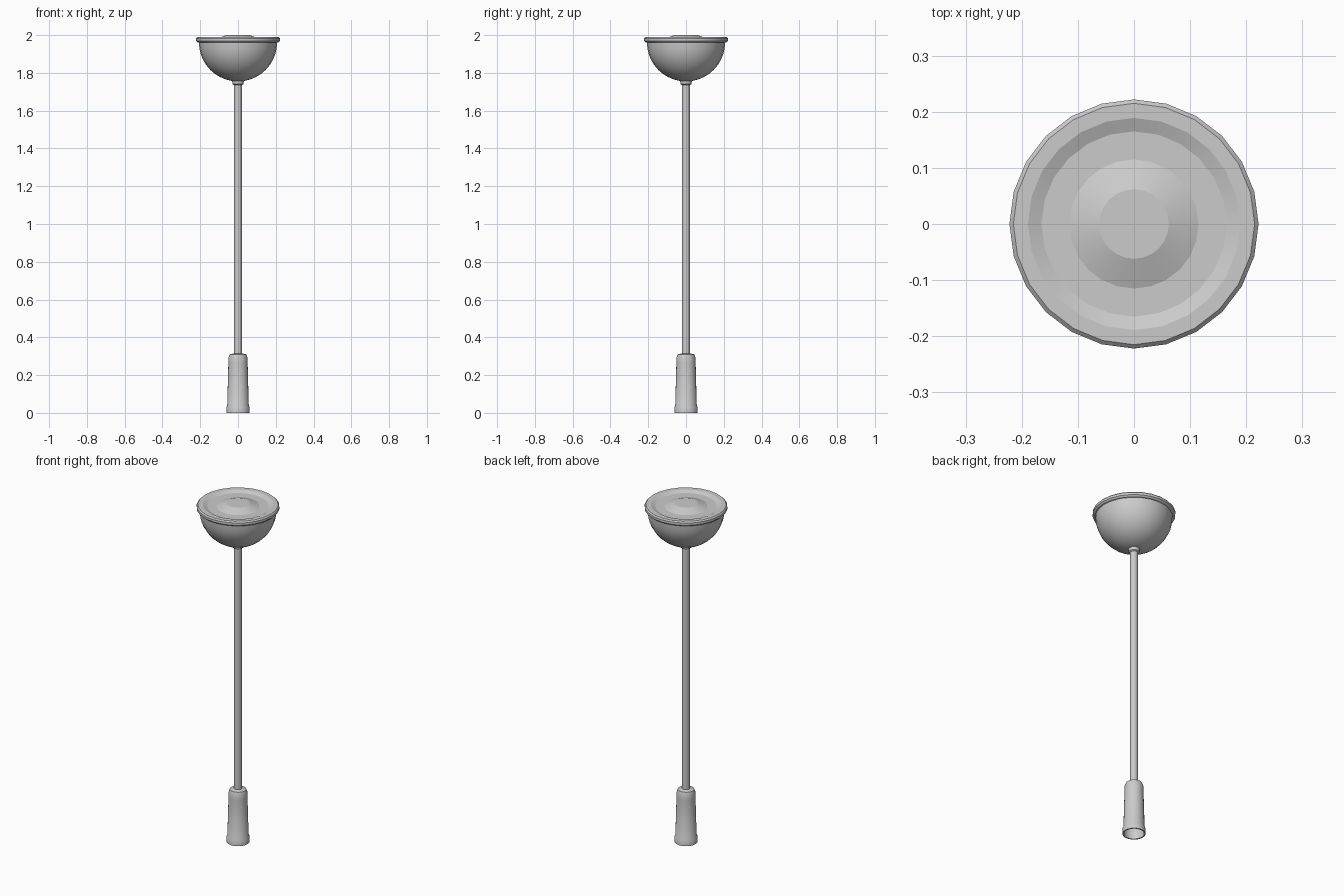
import bpy, bmesh, math

SIDES = 24

cube = bpy.data.objects.get("Cube")
if cube:
    bpy.data.objects.remove(cube, do_unlink=True)

grey = bpy.data.materials.new("grey metal")
grey.use_nodes = True
colour = (0.6, 0.6, 0.6, 1)
grey.diffuse_color = colour
grey.node_tree.nodes["Principled BSDF"].inputs["Base Color"].default_value = colour


def lathe(name, profile, sides=SIDES, angle=28):
    """Turn a (radius, height) profile, listed from bottom to top, about z."""
    bm = bmesh.new()
    rings = []
    for r, z in profile:
        if r == 0:
            rings.append([bm.verts.new((0, 0, z))] * sides)
        else:
            turns = [2 * math.pi * i / sides for i in range(sides)]
            rings.append([bm.verts.new((r * math.cos(a), r * math.sin(a), z)) for a in turns])
    for low, high in zip(rings, rings[1:]):
        for i in range(sides):
            j = (i + 1) % sides
            corners = dict.fromkeys((low[i], low[j], high[j], high[i]))
            bm.faces.new(list(corners))
    mesh = bpy.data.meshes.new(name)
    bm.to_mesh(mesh)
    bm.free()
    mesh.materials.append(grey)
    obj = bpy.data.objects.new(name, mesh)
    bpy.context.collection.objects.link(obj)
    bpy.ops.object.select_all(action='DESELECT')
    obj.select_set(True)
    bpy.context.view_layer.objects.active = obj
    bpy.ops.object.shade_smooth_by_angle(angle=math.radians(angle))
    return obj


# Hollow base sleeve, open underneath, with a foot band and a sloped shoulder
lathe("base_sleeve", [
    (0.055, 0.04), (0.055, 0), (0.062, 0), (0.062, 0.03), (0.057, 0.04),
    (0.051, 0.265), (0.051, 0.29), (0.044, 0.31), (0.022, 0.315)])

# Pole and the small collar under the bowl
lathe("pole", [(0.022, 0.3), (0.022, 1.76)], sides=12)
lathe("pole_collar", [(0.022, 1.735), (0.029, 1.74), (0.032, 1.765)])

# Hemispherical bowl
BOWL_RADIUS, BOWL_TOP, STEPS = 0.207, 1.962, 10
arc = [math.pi / 2 * i / STEPS for i in range(STEPS + 1)]
lathe("bowl", [(BOWL_RADIUS * math.sin(a), BOWL_TOP - BOWL_RADIUS * math.cos(a)) for a in arc])

# Lid: overhanging rim, recessed ring and raised centre
lathe("lid", [
    (0.205, 1.96), (0.215, 1.962), (0.222, 1.969), (0.222, 1.983), (0.215, 1.99),
    (0.189, 1.99), (0.165, 1.98), (0.115, 1.98), (0.062, 2.0), (0, 2.0)], angle=20)
